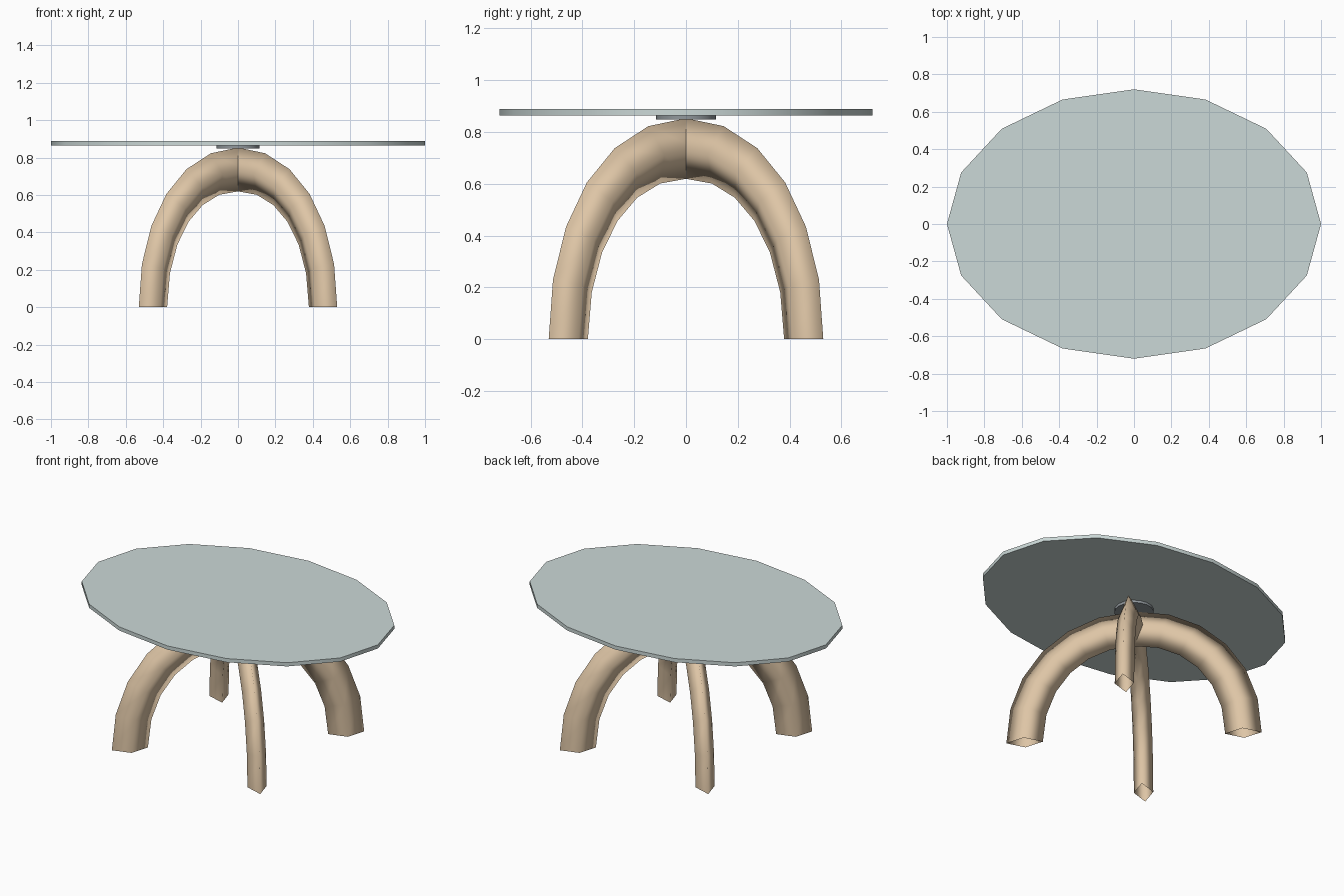
import bpy, bmesh, math
from mathutils import Vector

if "Cube" in bpy.data.objects:
    bpy.data.objects.remove(bpy.data.objects["Cube"])


def material(name, rgb):
    m = bpy.data.materials.new(name)
    m.diffuse_color = (*rgb, 1)
    m.use_nodes = True
    m.node_tree.nodes["Principled BSDF"].inputs["Base Color"].default_value = m.diffuse_color
    return m


def disc(name, rx, ry, z0, z1, mat):
    bpy.ops.mesh.primitive_cylinder_add(vertices=16, radius=1, depth=1)
    ob = bpy.context.object
    ob.name = name
    for v in ob.data.vertices:
        v.co = (v.co.x * rx, v.co.y * ry, z0 + (v.co.z + 0.5) * (z1 - z0))
    ob.data.materials.append(mat)
    bpy.ops.object.shade_smooth_by_angle(angle=math.radians(40))
    return ob


# Quarter arch centre line: foot to crown, as one cubic curve in (u, z)
FOOT, CROWN, STEPS = 0.643, 0.736, 6
CTRL = [Vector(p) for p in ((FOOT, 0), (FOOT, CROWN * 0.59), (FOOT * 0.565, CROWN), (0, CROWN))]


def centre(t):
    s = 1 - t
    w = (s**3, 3 * s * s * t, 3 * s * t * t, t**3)
    p = sum((c * k for c, k in zip(CTRL, w)), Vector((0, 0)))
    d = ((CTRL[1] - CTRL[0]) * s * s + (CTRL[2] - CTRL[1]) * 2 * s * t + (CTRL[3] - CTRL[2]) * t * t)
    d.normalize()
    return p, Vector((d.y, -d.x))      # point and outward normal


def arch(name, angle, mat):
    half = [(*centre(i / STEPS), 0.107 + 0.01 * (i / STEPS)) for i in range(STEPS + 1)]
    path = [(p, n, r) for p, n, r in half]
    path += [(Vector((-p.x, p.y)), Vector((-n.x, n.y)), r) for p, n, r in reversed(half[:-1])]
    along = Vector((math.cos(angle), math.sin(angle), 0))
    side = Vector((-math.sin(angle), math.cos(angle), 0))
    up = Vector((0, 0, 1))
    bm = bmesh.new()
    rings = []
    for p, n, r in path:
        c = along * p.x + up * p.y
        out = along * n.x + up * n.y
        ring = [c + out * r, c + side * 0.057, c - out * r, c - side * 0.057]
        rings.append([bm.verts.new(v) for v in ring])
    for a, b in zip(rings, rings[1:]):
        for i in range(4):
            j = (i + 1) % 4
            bm.faces.new((a[i], a[j], b[j], b[i]))
    for v in rings[0] + rings[-1]:     # feet flat on the floor
        v.co.z = 0
    bmesh.ops.recalc_face_normals(bm, faces=bm.faces)
    for f in bm.faces:
        f.smooth = True
    me = bpy.data.meshes.new(name)
    bm.to_mesh(me)
    bm.free()
    me.materials.append(mat)
    ob = bpy.data.objects.new(name, me)
    bpy.context.collection.objects.link(ob)


glass = material("glass", (0.60, 0.69, 0.68))
wood = material("wood", (0.73, 0.56, 0.38))
metal = material("dark_metal", (0.28, 0.31, 0.33))

# Oval top and its mounting plate
disc("table_top", 1.0, 0.72, 0.864, 0.888, glass)
disc("mounting_plate", 0.116, 0.116, 0.848, 0.864, metal)

# Two crossed arched legs on the diagonals
arch("leg_arch_a", math.radians(45), wood)
arch("leg_arch_b", math.radians(-45), wood)
